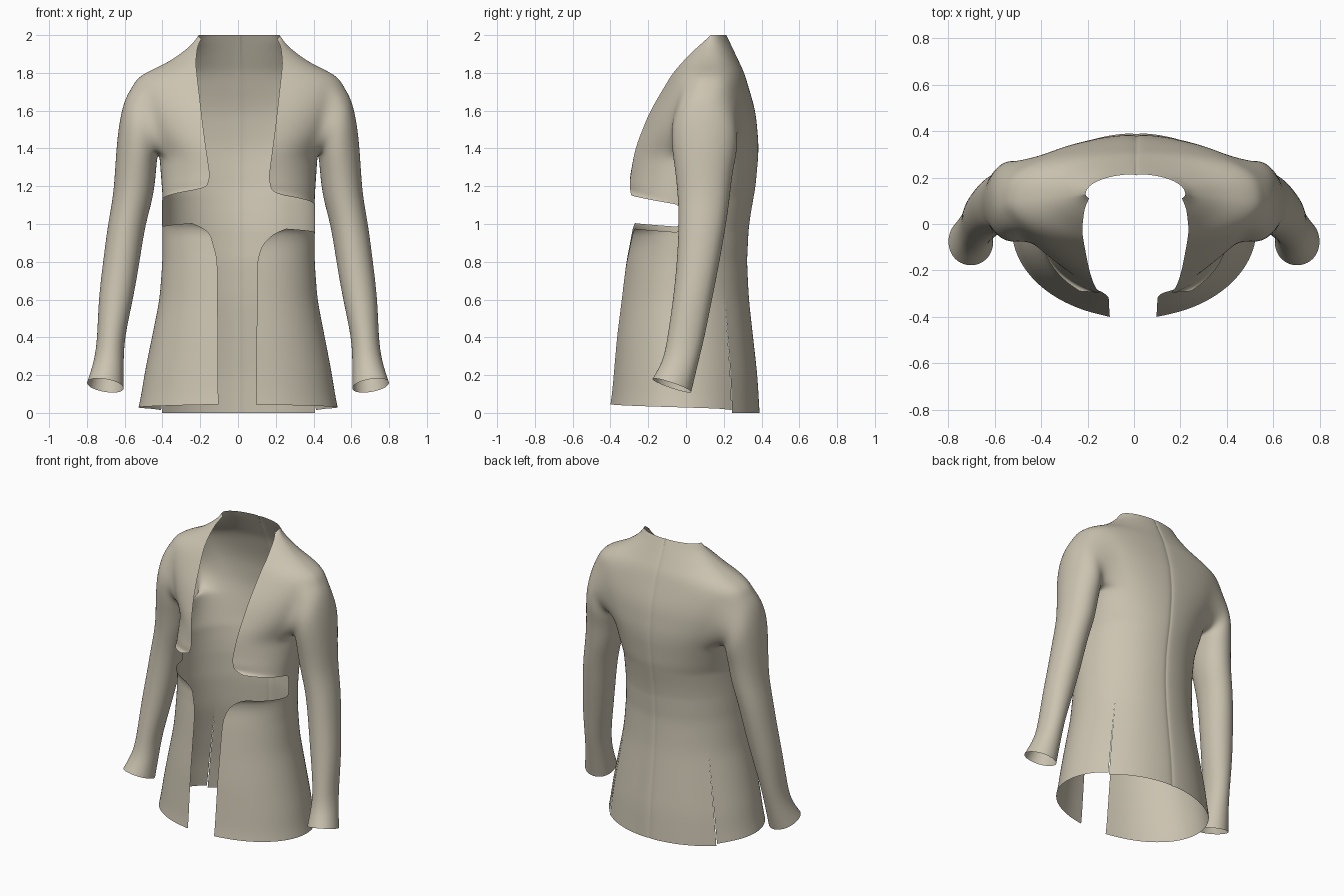
import bpy, bmesh
from math import sin, cos, asin, atan2, radians, pi
from mathutils import Vector

cube = bpy.data.objects.get("Cube")
if cube:
    bpy.data.objects.remove(cube)

cloth = bpy.data.materials.new("beige_cloth")
cloth.use_nodes = True
COLOR = (0.60, 0.55, 0.44, 1)
cloth.diffuse_color = COLOR
cloth.node_tree.nodes["Principled BSDF"].inputs["Base Color"].default_value = COLOR

# Tailoring curves: (height, value)
HALF_WIDTH = [(0, .53), (.2, .5), (.4, .46), (.6, .42), (.8, .405), (1.15, .405), (1.36, .42),
              (1.5, .5), (1.64, .55), (1.72, .565), (1.77, .54), (1.81, .475), (1.85, .385),
              (1.9, .31), (1.95, .25), (2, .215)]
SIDE_Y = [(0, -.02), (1.15, -.03), (1.36, .08), (1.75, .1), (2, .13)]
BACK_Y = [(0, .392), (.2, .38), (.6, .335), (.8, .325), (1, .335), (1.2, .37), (1.4, .388),
          (1.6, .37), (1.8, .31), (2, .215)]
BACK_FULLNESS = [(0, 1), (1, 1), (1.4, .75), (1.75, .7), (2, 1)]
FRONT_Y = [(0, -.4), (.4, -.365), (.8, -.315), (1, -.27), (1.15, -.295), (1.22, -.3),
           (1.4, -.27), (1.6, -.19), (1.8, -.07), (1.9, .02), (2, .11)]
OPENING = [(0, .1), (.8, .105), (.87, .12), (.92, .15), (.95, .19), (.97, .25), (1.115, .24),
           (1.135, .19), (1.16, .168), (1.25, .155), (1.5, .19), (1.85, .23), (1.95, .22),
           (2, .2)]
GAP_LOW, GAP_HIGH = .97, 1.115          # waist cutaway
ARM_LOW, ARM_HIGH = 1.36, 1.72          # armhole
VENT_TOP = .6
ROWS = [i / 10 for i in range(9)] + [.85, .89, .92, .95, GAP_LOW, 1.04, GAP_HIGH, 1.135, 1.16,
        1.2, 1.25, 1.3, ARM_LOW, 1.43, 1.5, 1.57, 1.64, ARM_HIGH, 1.77, 1.81, 1.85, 1.9,
        1.95, 1.98, 2]
BACK_ANGLES = [0, 1.5] + list(range(10, 91, 10))
SIDE_COL = len(BACK_ANGLES) - 1
FRONT_COLS = 7
COLS = SIDE_COL + FRONT_COLS
VENT_COL = BACK_ANGLES.index(50)
ARM_COLS = (VENT_COL, SIDE_COL + 3)

# Sleeve rings: outer x, z, inner x, z, front y, back y
SLEEVE = [(.605, 1.66, .425, 1.36, -.08, .27), (.637, 1.5, .43, 1.32, -.08, .28),
          (.65, 1.32, .435, 1.25, -.06, .25), (.66, 1.15, .45, 1.13, -.045, .235),
          (.69, 1, .49, 1, -.04, .215), (.715, .8, .52, .8, -.05, .18),
          (.74, .6, .555, .6, -.07, .14), (.745, .4, .6, .4, -.1, .1),
          (.76, .28, .605, .28, -.12, .07), (.8, .16, .605, .13, -.18, .03)]


def curve(keys, z):
    for (z0, a), (z1, b) in zip(keys, keys[1:]):
        if z <= z1:
            return a + (b - a) * (z - z0) / (z1 - z0)
    return keys[-1][1]


def coat_point(z, col, side):
    """Point on the body shell, from the centre back (col 0) to the front edge."""
    w, s = curve(HALF_WIDTH, z), curve(SIDE_Y, z)
    forward = max(0, col - SIDE_COL) / FRONT_COLS
    if col <= SIDE_COL:
        a = radians(BACK_ANGLES[col])
        depth = max(0, cos(a)) ** curve(BACK_FULLNESS, z)
        x, y = w * sin(a), s + (curve(BACK_Y, z) - s) * depth
        if col == 0:
            y -= .008                    # pinched centre seam
    else:
        e = min(curve(OPENING, z), w)
        if z < .9:
            e -= side * .012
        a = pi / 2 + (asin(e / w) - pi / 2) * forward
        x = w * sin(a)
        reach = cos(asin(min(e, .24) / w))
        y = s + (curve(FRONT_Y, z) - s) * cos(a) / reach

    # Cutaway edges rise toward the front and sit lower on the left
    lift = -side * .019 * max(0, 1 - abs(z - 1.04) / .3) * min(1, col / SIDE_COL)
    if .85 < z <= GAP_LOW:
        lift += .02 * forward * (z - .85) / (GAP_LOW - .85)
    elif GAP_HIGH <= z < 1.25:
        lift += .05 * forward * (1.25 - z) / (1.25 - GAP_HIGH)
    # Hem and collar lines
    if z == 0 and col > VENT_COL:
        lift = .02 + .025 * (col - VENT_COL) / (COLS - VENT_COL)
    elif z > 1.9:
        lift = -.02 * forward * (z - 1.9) / .1
    return Vector((side * x + .01 * (1 - x / .565), y, z + lift))


def build_half(bm, side):
    grid = [[bm.verts.new(coat_point(z, c, side)) for c in range(COLS + 1)] for z in ROWS]

    # Second lip of the rear side vent
    lip = {}
    for r, z in enumerate(ROWS):
        if z < VENT_TOP:
            shift = Vector((side * .004, -.003, .015 if r == 0 else 0)) * (1 - z / VENT_TOP)
            lip[r] = bm.verts.new(grid[r][VENT_COL].co + shift)

    # Body panels, leaving out the waist cutaway and the armhole
    for r in range(len(ROWS) - 1):
        low = ROWS[r]
        for c in range(COLS):
            if GAP_LOW <= low < GAP_HIGH and c >= SIDE_COL:
                continue
            if ARM_LOW <= low < ARM_HIGH and ARM_COLS[0] <= c < ARM_COLS[1]:
                continue
            corners = [(r, c), (r, c + 1), (r + 1, c + 1), (r + 1, c)]
            bm.faces.new([lip[i] if c >= VENT_COL and j == VENT_COL and i in lip
                          else grid[i][j] for i, j in corners])

    # Sleeve lofted out of the armhole
    r0, r1 = ROWS.index(ARM_LOW), ROWS.index(ARM_HIGH)
    c0, c1 = ARM_COLS
    loop = ([(r0, c) for c in range(c0, c1)] + [(r, c1) for r in range(r0, r1)]
            + [(r1, c) for c in range(c1, c0, -1)] + [(r, c0) for r in range(r1, r0, -1)])
    angles = [atan2((c0 + c1 - 2 * c) / (c1 - c0), (2 * r - r0 - r1) / (r1 - r0))
              for r, c in loop]
    previous = [grid[r][c] for r, c in loop]
    for k, (xo, zo, xi, zi, yf, yb) in enumerate(SLEEVE):
        ring = []
        for a in angles:
            t = (1 + cos(a)) / 2
            z = zi + (zo - zi) * t
            if k == len(SLEEVE) - 1:
                z -= .035 * sin(a)       # slanted cuff
            y = (yf + yb) / 2 + (yb - yf) / 2 * sin(a)
            ring.append(bm.verts.new((side * (xi + (xo - xi) * t), y, z)))
        for i in range(len(ring)):
            j = (i + 1) % len(ring)
            bm.faces.new((previous[i], previous[j], ring[j], ring[i]))
        previous = ring


bm = bmesh.new()
for side in (1, -1):
    build_half(bm, side)
bmesh.ops.delete(bm, geom=[v for v in bm.verts if not v.link_faces], context="VERTS")
bmesh.ops.remove_doubles(bm, verts=bm.verts, dist=.0003)
bmesh.ops.recalc_face_normals(bm, faces=bm.faces)
rear = max(bm.faces, key=lambda f: f.calc_center_median().y)
if rear.normal.y < 0:
    bmesh.ops.reverse_faces(bm, faces=bm.faces)

mesh = bpy.data.meshes.new("jacket")
bm.to_mesh(mesh)
bm.free()
mesh.materials.append(cloth)
jacket = bpy.data.objects.new("jacket", mesh)
bpy.context.collection.objects.link(jacket)
mesh.shade_smooth()
smooth = jacket.modifiers.new("smooth_cloth", "SUBSURF")
smooth.levels = smooth.render_levels = 2
smooth.boundary_smooth = "PRESERVE_CORNERS"
